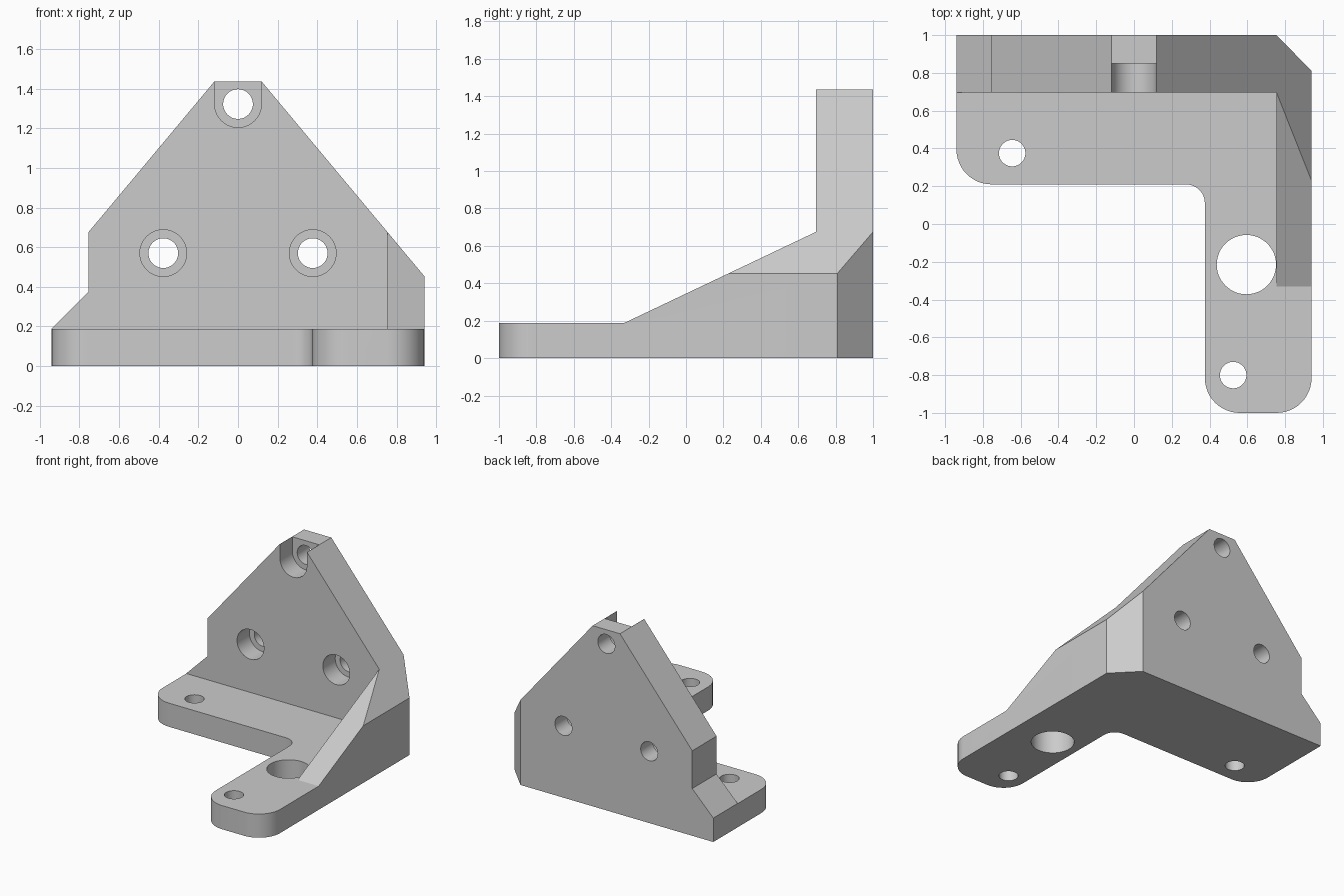
import bpy
import bmesh
from math import pi, cos, sin, radians
from mathutils import Vector

default = bpy.data.objects.get("Cube")
if default:
    bpy.data.objects.remove(default, do_unlink=True)

HALF_W, BACK, WALL_Y, RIB_X = 0.94, 1.0, 0.695, 0.755
BASE_Z, TOP_Z, CORNER = 0.19, 1.435, 0.185
FAR = 1.3

gray = bpy.data.materials.new("light gray")
gray.use_nodes = True
gray.diffuse_color = (0.6, 0.6, 0.6, 1)
gray.node_tree.nodes["Principled BSDF"].inputs["Base Color"].default_value = (0.6, 0.6, 0.6, 1)


def prism(name, outline, axis, low, high):
    """Extrude a flat outline along an axis; its two coordinates are the other axes in order."""
    def place(p, d):
        c = list(p)
        c.insert("xyz".index(axis), d)
        return Vector(c)
    bm = bmesh.new()
    face = bm.faces.new([bm.verts.new(place(p, low)) for p in outline])
    side = bmesh.ops.extrude_face_region(bm, geom=[face])
    moved = [v for v in side["geom"] if isinstance(v, bmesh.types.BMVert)]
    bmesh.ops.translate(bm, verts=moved, vec=place((0, 0), high - low))
    bmesh.ops.recalc_face_normals(bm, faces=bm.faces)
    mesh = bpy.data.meshes.new(name)
    bm.to_mesh(mesh)
    bm.free()
    mesh.materials.append(gray)
    obj = bpy.data.objects.new(name, mesh)
    bpy.context.collection.objects.link(obj)
    return obj


def arc(cx, cy, r, start, end, steps=12):
    angles = [radians(start + (end - start) * i / steps) for i in range(steps + 1)]
    return [(cx + r * cos(a), cy + r * sin(a)) for a in angles]


def circle(cx, cy, r, sides=48):
    return arc(cx, cy, r, 0, 360, sides)[:-1]


def combine(body, tool, operation="DIFFERENCE"):
    mod = body.modifiers.new(tool.name, "BOOLEAN")
    mod.operation, mod.solver, mod.object = operation, "EXACT", tool
    bpy.context.view_layer.objects.active = body
    bpy.ops.object.modifier_apply(modifier=mod.name)
    bpy.data.objects.remove(tool, do_unlink=True)


# Gabled silhouette, oversized at the sides and trimmed by the plan below
slope = (TOP_Z - 0.675) / (RIB_X - 0.12)
bracket = prism("corner_bracket", [
    (-1.1, 0), (-1.1, 0.03), (-RIB_X, 0.375), (-RIB_X, 0.675), (-0.12, TOP_Z),
    (0.12, TOP_Z), (1.1, TOP_Z - slope * (1.1 - 0.12)), (1.1, 0)], "y", -1.2, 1.2)

# L-shaped plan with rounded feet, inner fillet and chamfered back corner
inner_x, inner_y, fillet = 0.375, 0.21, 0.1
plan = [(-HALF_W, BACK)]
plan += arc(-HALF_W + CORNER, inner_y + CORNER, CORNER, 180, 270)
plan += arc(inner_x - fillet, inner_y - fillet, fillet, 90, 0)
plan += arc(inner_x + CORNER, CORNER - BACK, CORNER, 180, 270)
plan += arc(HALF_W - CORNER, CORNER - BACK, CORNER, 270, 360)
plan += [(HALF_W, 0.81), (RIB_X, BACK)]
combine(bracket, prism("plan", plan, "z", -0.5, 2), "INTERSECT")

# Clear the space above the base, then slope the side rib
combine(bracket, prism("pocket", [(-FAR, -FAR), (RIB_X, -FAR), (RIB_X, WALL_Y), (-FAR, WALL_Y)],
                       "z", BASE_Z - 0.002, 2))
combine(bracket, prism("rib_slope", [
    (-FAR, BASE_Z - 0.002), (-0.33, BASE_Z - 0.002), (WALL_Y, 0.675), (WALL_Y, 2), (-FAR, 2)],
    "x", 0.7, FAR))

# Base holes
for x, y, r in [(-0.645, 0.375, 0.07), (0.525, -0.8, 0.07), (0.595, -0.215, 0.157)]:
    combine(bracket, prism("base_hole", circle(x, y, r), "z", -0.5, 0.5))

# Wall bolt holes with counterbores; the top one opens upward as a slot
for x, z in [(-0.377, 0.57), (0.377, 0.57), (0, 1.322)]:
    bore = circle(x, z, 0.118)
    if x == 0:
        bore = arc(x, z, 0.118, 180, 360, 24) + [(0.118, 2), (-0.118, 2)]
    combine(bracket, prism("counterbore", bore, "y", 0.5, 0.85))
    combine(bracket, prism("bolt_hole", circle(x, z, 0.075), "y", 0.5, 1.5))

bpy.ops.object.select_all(action="DESELECT")
bracket.select_set(True)
bpy.context.view_layer.objects.active = bracket
bpy.ops.object.shade_smooth_by_angle(angle=radians(20))
